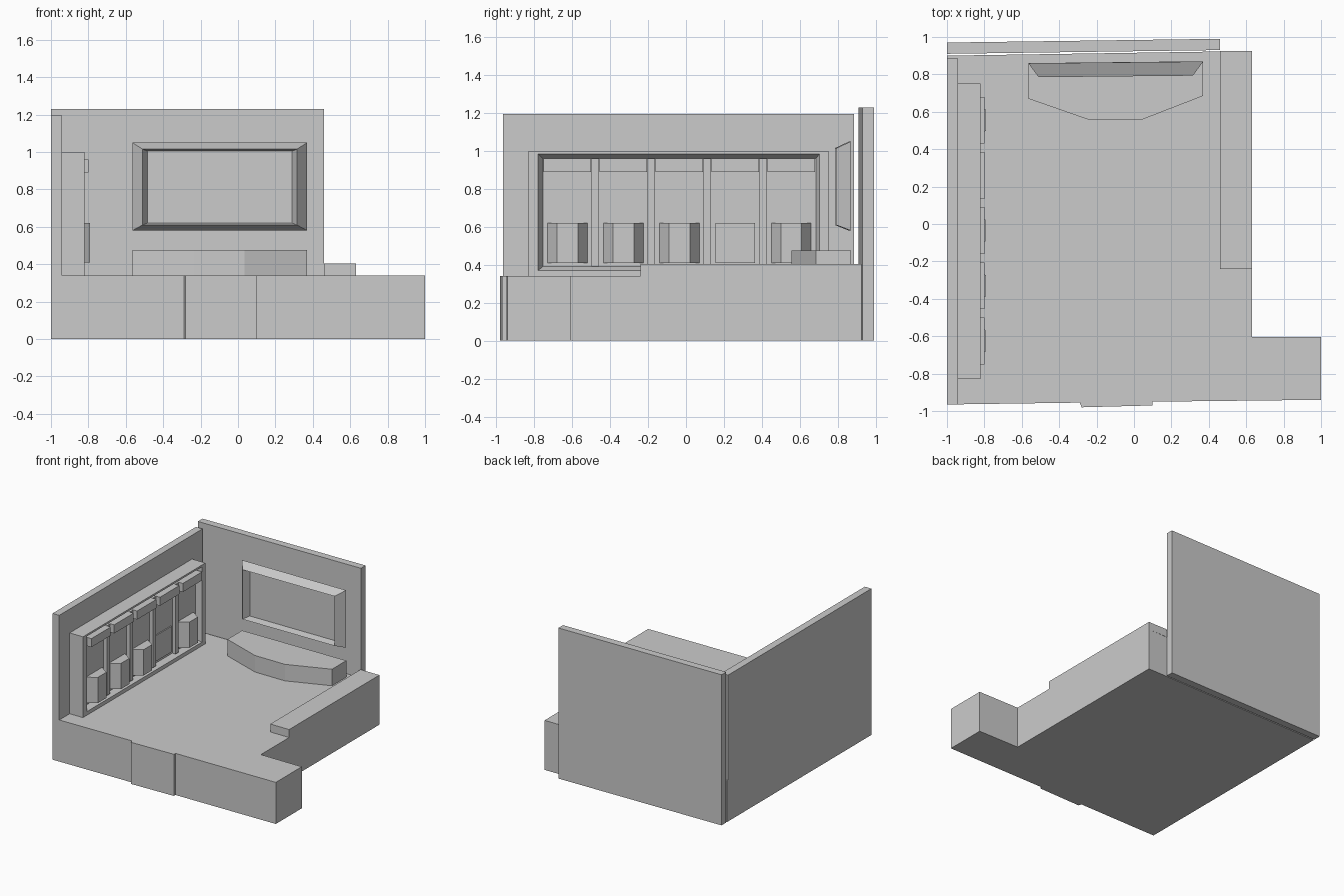
import bpy
import bmesh

cube = bpy.data.objects.get("Cube")
if cube:
    bpy.data.objects.remove(cube, do_unlink=True)

grey = bpy.data.materials.new("plain_grey")
grey.use_nodes = True
GREY = (0.6, 0.6, 0.6, 1)
grey.diffuse_color = GREY
grey.node_tree.nodes["Principled BSDF"].inputs["Base Color"].default_value = GREY


def loft(name, loops):
    """Bridge matching loops of points and cap both ends."""
    bm = bmesh.new()
    rings = [[bm.verts.new(p) for p in loop] for loop in loops]
    n = len(rings[0])
    for a, b in zip(rings, rings[1:]):
        for i in range(n):
            j = (i + 1) % n
            bm.faces.new((a[i], a[j], b[j], b[i]))
    bm.faces.new(rings[0][::-1])
    bm.faces.new(rings[-1])
    bmesh.ops.recalc_face_normals(bm, faces=bm.faces)
    mesh = bpy.data.meshes.new(name)
    bm.to_mesh(mesh)
    bm.free()
    mesh.materials.append(grey)
    obj = bpy.data.objects.new(name, mesh)
    bpy.context.collection.objects.link(obj)
    return obj


def prism(name, plan, z0, z1):
    return loft(name, [[(x, y, z) for x, y in plan] for z in (z0, z1)])


def box(name, x0, x1, y0, y1, z0, z1):
    return prism(name, [(x0, y0), (x1, y0), (x1, y1), (x0, y1)], z0, z1)


def rect(a0, a1, z0, z1):
    return [(a0, z0), (a1, z0), (a1, z1), (a0, z1)]


FLOOR = 0.34

# Thick floor slab with a front step and a side platform
prism("floor_slab", [(-1, -0.965), (-0.29, -0.955), (-0.28, -0.98), (0.1, -0.97),
                     (0.1, -0.95), (1, -0.94), (1, -0.605), (0.63, -0.605),
                     (0.63, 0.925), (-1, 0.9)], 0, FLOOR)

# Walls
prism("back_wall", [(-1, 0.91), (0.46, 0.93), (0.46, 0.99), (-1, 0.97)], 0, 1.23)
box("side_wall", -1, -0.94, -0.965, 0.885, FLOOR, 1.195)

# Low ledge along the open side
box("side_ledge", 0.46, 0.63, -0.24, 0.925, FLOOR, 0.405)

# Angled counter in front of the back wall
prism("counter", [(-0.565, 0.86), (-0.565, 0.67), (-0.235, 0.555), (0.035, 0.555),
                  (0.37, 0.685), (0.37, 0.87)], FLOOR, 0.475)

# Splayed screen frame with a recessed panel
frame_steps = [(0.865, rect(-0.565, 0.37, 0.58, 1.05)),
               (0.79, rect(-0.51, 0.315, 0.61, 1.015)),
               (0.85, rect(-0.485, 0.29, 0.62, 1.005))]
loft("screen_frame", [[(x, y + 0.01 * x, z) for x, z in ring] for y, ring in frame_steps])

# Shallow cabinet on the side wall, hollow at the front
BACK = -0.865
cabinet_steps = [(-0.94, rect(-0.83, 0.75, FLOOR, 1.0)),
                 (-0.82, rect(-0.83, 0.75, FLOOR, 1.0)),
                 (-0.82, rect(-0.78, 0.705, 0.37, 0.985)),
                 (BACK, rect(-0.755, 0.685, 0.39, 0.96))]
loft("cabinet", [[(x, y, z) for y, z in ring] for x, ring in cabinet_steps])

# Five bays: a canopy over each, a tapered stand in all but the fourth
PITCH = 0.295
for bay in range(5):
    y = -0.625 + bay * PITCH
    box(f"canopy_{bay + 1}", BACK, -0.80, y - 0.125, y + 0.125, 0.89, 0.96)
    front = BACK + 0.009 if bay == 3 else -0.79
    half = 0.105 if bay == 3 else 0.055
    prism(f"stand_{bay + 1}", [(BACK, y - 0.105), (front, y - half),
                               (front, y + half), (BACK, y + 0.105)], 0.41, 0.62)
    if bay < 4:
        post = y + PITCH / 2
        box(f"post_{bay + 1}", BACK, -0.835, post - 0.02, post + 0.02, 0.39, 0.96)
